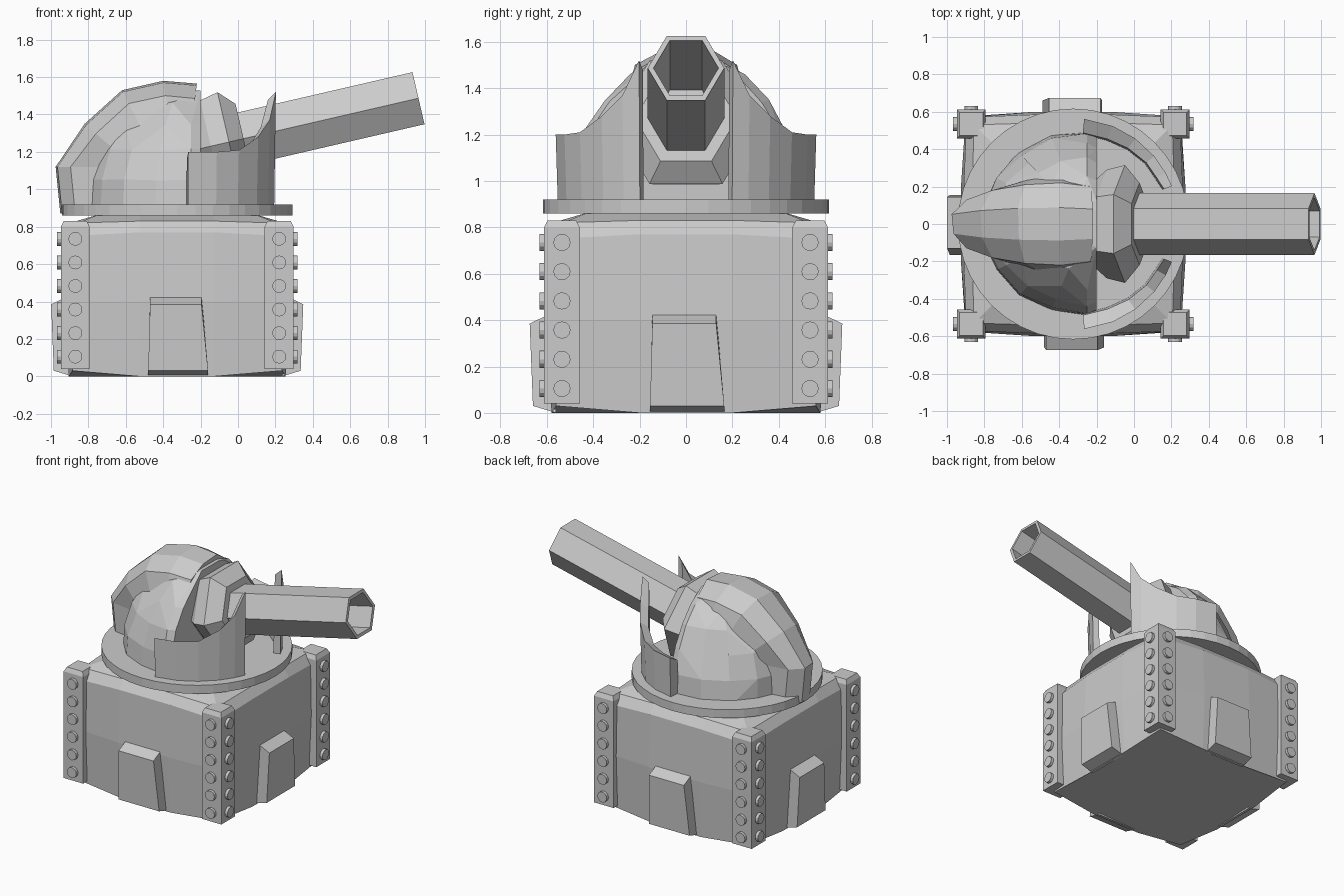
import bpy, bmesh, math, random
from mathutils import Vector, Matrix

if "Cube" in bpy.data.objects:
    bpy.data.objects.remove(bpy.data.objects["Cube"])

random.seed(4)
CX = -0.325                      # centre of the base and turret
mat = bpy.data.materials.new("light grey")
mat.diffuse_color = (0.6, 0.6, 0.6, 1)
mat.use_nodes = True
mat.node_tree.nodes["Principled BSDF"].inputs["Base Color"].default_value = mat.diffuse_color


def finish(name, bm):
    bmesh.ops.recalc_face_normals(bm, faces=bm.faces)
    me = bpy.data.meshes.new(name)
    bm.to_mesh(me)
    bm.free()
    me.materials.append(mat)
    ob = bpy.data.objects.new(name, me)
    bpy.context.collection.objects.link(ob)
    return ob


def loft(bm, rings):
    """Skin a list of closed point rings with quads and cap both ends."""
    vs = [[bm.verts.new(p) for p in r] for r in rings]
    n = len(vs[0])
    for a, b in zip(vs, vs[1:]):
        for i in range(n):
            j = (i + 1) % n
            bm.faces.new((a[i], a[j], b[j], b[i]))
    bm.faces.new(vs[0])
    bm.faces.new(vs[-1])


# Base body: slightly bulging square block with a sloped top
def body_ring(h, bulge, z, corner_z):
    pts = []
    for k in range(4):
        r = Matrix.Rotation(k * math.pi / 2, 3, 'Z')
        for x, y, pz in ((-h, -h, corner_z), (-0.2, -h - bulge, z), (0.2, -h - bulge, z)):
            pts.append(r @ Vector((x, y, 0)) + Vector((CX, 0, pz)))
    return pts


bm = bmesh.new()
loft(bm, [body_ring(0.56, 0.02, 0, 0.03), body_ring(0.575, 0.025, 0.4, 0.4),
          body_ring(0.57, 0.015, 0.77, 0.75), body_ring(0.53, 0.01, 0.83, 0.82),
          body_ring(0.42, 0.0, 0.865, 0.865)])
finish("base_body", bm)

# Buttress wedge on each of the four sides, with a sloping top
for k, side in enumerate(("front", "right", "back", "left")):
    bm = bmesh.new()
    rot = Matrix.Rotation(k * math.pi / 2, 3, 'Z')
    rings = []
    for x0, x1, out, z, zin in ((-0.155, 0.165, 0.66, 0.03, 0.0), (-0.145, 0.13, 0.674, 0.385, 0.44)):
        rings.append([rot @ Vector(p) + Vector((CX, 0, 0)) for p in
                      ((x0, -out, z), (x1, -out, z), (x1, -0.56, zin), (x0, -0.56, zin))])
    loft(bm, rings)
    finish("buttress_" + side, bm)

# Corner posts with rivets on both outer faces
for sx in (-1, 1):
    for sy in (-1, 1):
        px, py = CX + sx * 0.545, sy * 0.535
        bm = bmesh.new()
        loft(bm, [[(px + a * w, py + b * w, z) for a, b in ((-1, -1), (1, -1), (1, 1), (-1, 1))]
                  for w, z in ((0.077, 0.04), (0.077, 0.8), (0.062, 0.83))])
        finish("corner_post", bm)
        bm = bmesh.new()
        for i in range(6):
            z = 0.105 + i * 0.126
            for loc, rot in (((px + sx * 0.077, py, z), Matrix.Rotation(math.pi / 2, 4, 'Y')),
                             ((px, py + sy * 0.077, z), Matrix.Rotation(math.pi / 2, 4, 'X'))):
                bmesh.ops.create_cone(bm, cap_ends=True, segments=12, radius1=0.037,
                                      radius2=0.037, depth=0.04,
                                      matrix=Matrix.Translation(loc) @ rot)
        finish("post_rivets", bm)

# Turntable disc
bm = bmesh.new()
bmesh.ops.create_cone(bm, cap_ends=True, segments=40, radius1=0.617, radius2=0.617,
                      depth=0.06, matrix=Matrix.Translation((CX, 0, 0.89)))
finish("turntable_disc", bm)

# Faceted turret dome, flat at the front and bottom
bm = bmesh.new()
bmesh.ops.create_uvsphere(bm, u_segments=18, v_segments=12, radius=1)
for v in bm.verts:
    v.co *= random.uniform(0.98, 1.02)
    v.co = Vector((min(v.co.x * 0.57 - 0.25, -0.2), v.co.y * 0.5,
                   max(v.co.z * 0.66 + 0.88, 0.88)))
bmesh.ops.delete(bm, geom=bm.faces[:] + bm.edges[:], context='EDGES_FACES')
hull = bmesh.ops.convex_hull(bm, input=bm.verts[:])
bmesh.ops.delete(bm, geom=[v for v in bm.verts if not v.link_faces], context='VERTS')
bmesh.ops.dissolve_limit(bm, angle_limit=math.radians(7), verts=bm.verts[:], edges=bm.edges[:])
finish("turret_dome", bm)

# Raised crest running over the dome from back to front
bm = bmesh.new()
rings = []
for x, z, w in ((-0.95, 0.87, 0.13), (-0.975, 1.12, 0.13), (-0.82, 1.35, 0.18),
                (-0.62, 1.53, 0.21), (-0.4, 1.58, 0.22), (-0.22, 1.565, 0.2)):
    top = Vector((x, 0, z))
    d = (Vector((-0.3, 0, 0.9)) - top).normalized()
    if z < 1.2:
        d = Vector((1, 0, 0))
    rings.append([top + d * k + Vector((0, y, 0)) for y, k in
                  ((-w * 1.2, 0.24), (-w, 0.08), (-w * 0.4, 0.01), (w * 0.4, 0),
                   (w, 0.08), (w * 1.2, 0.24))])
loft(bm, rings)
finish("dome_crest", bm)

# Curved front shields, each rising to a pointed tip beside the barrel
for s, name in ((-1, "right"), (1, "left")):
    bm = bmesh.new()
    rings = []
    for ang, top, inner in ((84, 1.2, 0.48), (68, 1.2, 0.48), (54, 1.21, 0.49),
                            (40, 1.28, 0.5), (29, 1.37, 0.5), (21, 1.52, 0.51)):
        a = math.radians(ang) * s
        rings.append([(CX + r * math.cos(a), r * math.sin(a), z) for r, z in
                      ((0.555, 0.88), (0.565, top), (inner + 0.01, top - 0.04), (inner, 0.88))])
    loft(bm, rings)
    finish("front_shield_" + name, bm)

# Gun parts are hexagons along a tilted axis
TILT = math.radians(13)
MUZZLE = Vector((0.965, 0, 1.487))
AXIS = Vector((math.cos(TILT), 0, math.sin(TILT)))
UP = Vector((-math.sin(TILT), 0, math.cos(TILT)))


def hexagon(s, r):
    return [MUZZLE + AXIS * s + UP * (r * math.sin(k * math.pi / 3))
            + Vector((0, r * math.cos(k * math.pi / 3), 0)) for k in range(6)]


bm = bmesh.new()
loft(bm, [hexagon(-1.2, 0.165), hexagon(0, 0.165), hexagon(0, 0.14), hexagon(-0.95, 0.14)])
finish("gun_barrel", bm)

bm = bmesh.new()
loft(bm, [hexagon(-1.22, 0.22), hexagon(-1.14, 0.29), hexagon(-1.04, 0.315), hexagon(-0.96, 0.22)])
finish("gun_collar", bm)
